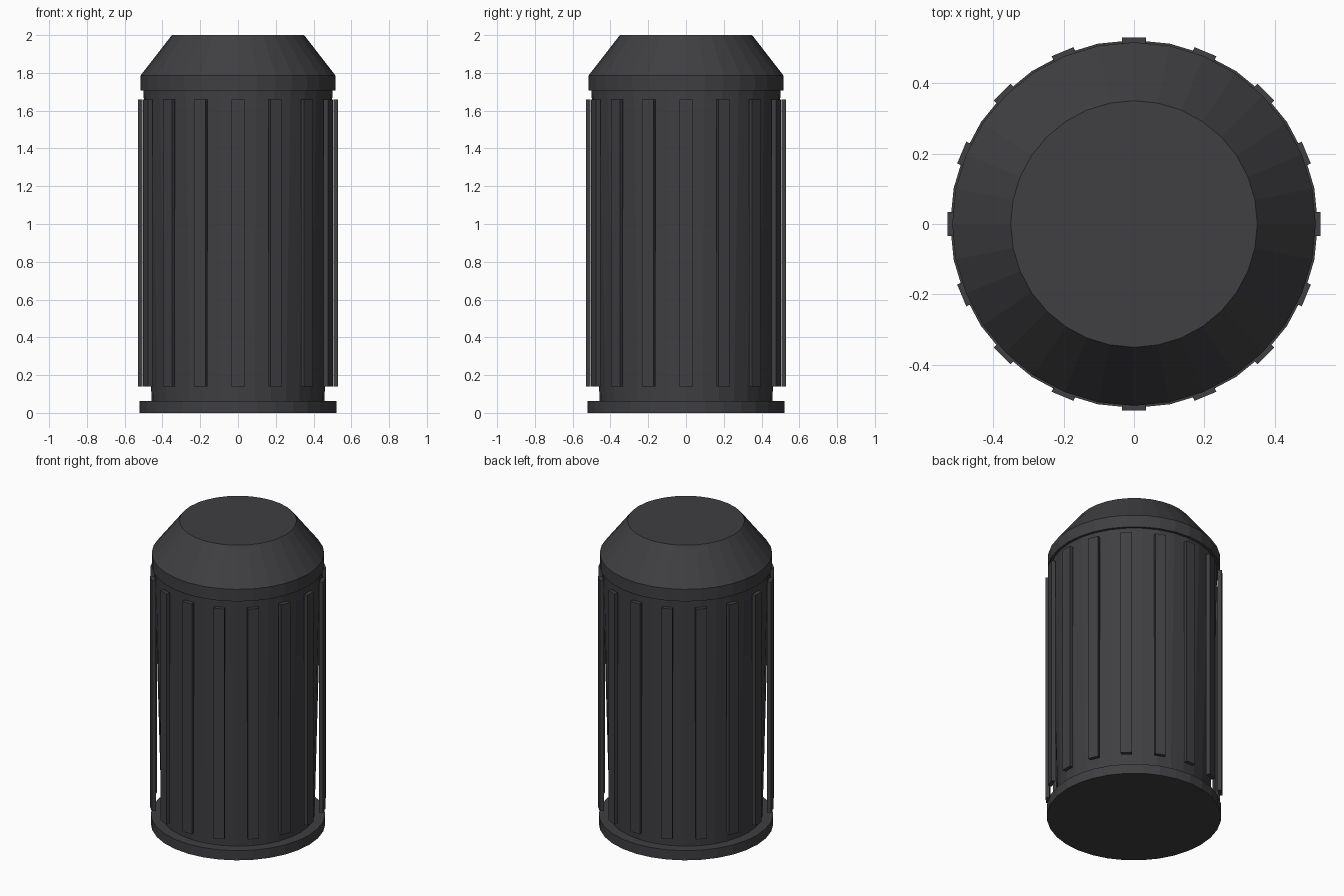
import bpy
from math import cos, sin, tau

if "Cube" in bpy.data.objects:
    bpy.data.objects.remove(bpy.data.objects["Cube"])

SIDES = 32
SLATS = 16

metal = bpy.data.materials.new("dark_grey")
metal.diffuse_color = (0.05, 0.05, 0.055, 1)
metal.use_nodes = True
metal.node_tree.nodes["Principled BSDF"].inputs["Base Color"].default_value = metal.diffuse_color


def frustum(name, r_low, r_high, z_low, z_high):
    bpy.ops.mesh.primitive_cone_add(
        vertices=SIDES, radius1=r_low, radius2=r_high, depth=z_high - z_low,
        location=(0, 0, (z_low + z_high) / 2))
    obj = bpy.context.object
    obj.name = name
    obj.data.materials.append(metal)
    return obj


# Base ring, tapered bin body, rim collar and sloped lid
frustum("base_ring", 0.522, 0.522, 0.0, 0.064)
frustum("body", 0.458, 0.5, 0.064, 1.706)
frustum("rim_collar", 0.516, 0.516, 1.706, 1.786)
frustum("lid", 0.516, 0.35, 1.786, 2.0)

# Upright slats standing around the body
for i in range(SLATS):
    a = tau * i / SLATS
    bpy.ops.mesh.primitive_cube_add(
        size=1, location=(0.517 * cos(a), 0.517 * sin(a), 0.9), rotation=(0, 0, a))
    slat = bpy.context.object
    slat.name = f"slat_{i + 1}"
    slat.scale = (0.025, 0.067, 1.52)
    slat.data.materials.append(metal)
